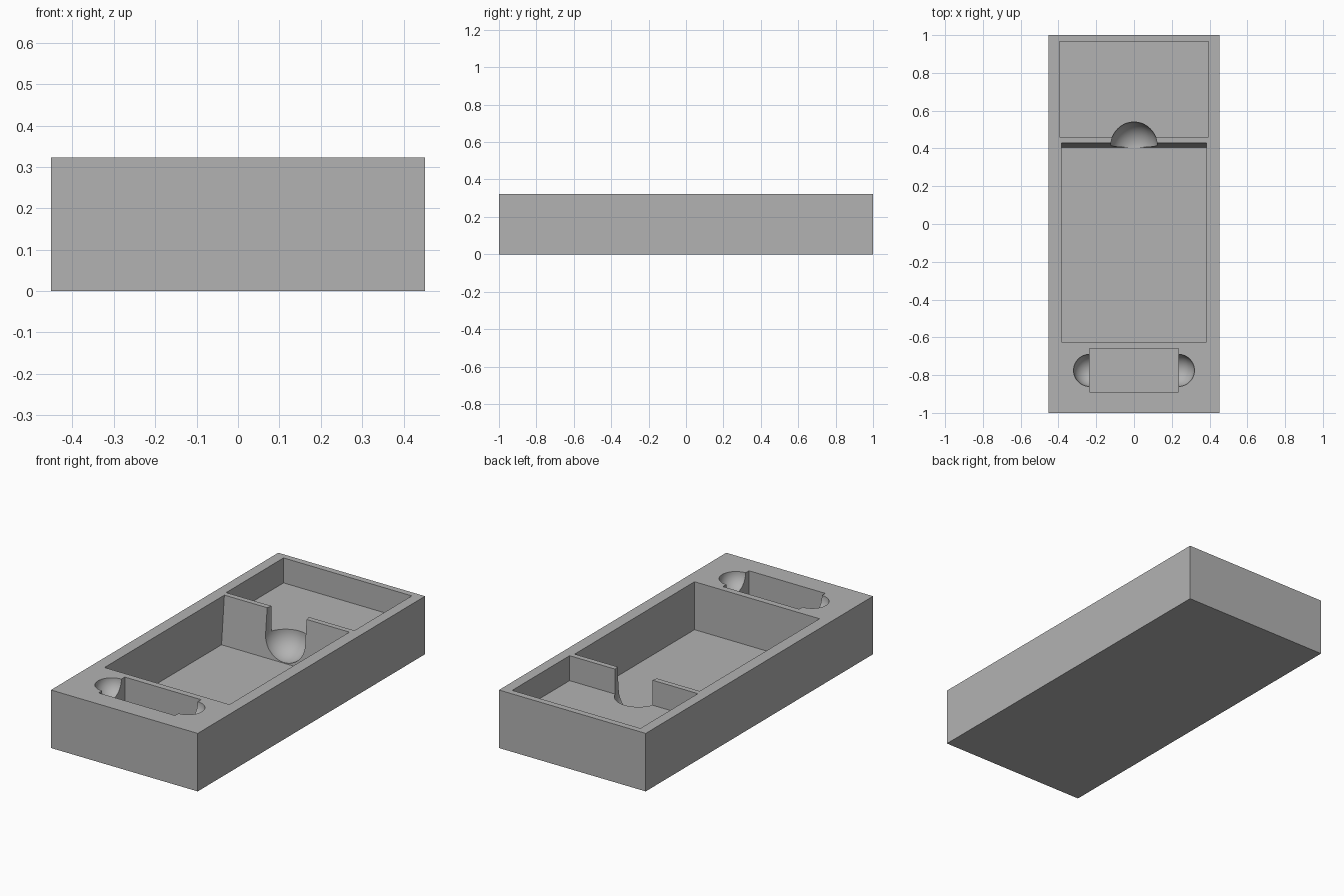
import bpy, bmesh, math
from mathutils import Vector

if "Cube" in bpy.data.objects:
    bpy.data.objects.remove(bpy.data.objects["Cube"], do_unlink=True)

HEIGHT = 0.323
ABOVE = 0.1      # how far cutters rise over the top face

grey = bpy.data.materials.new("plain grey")
grey.use_nodes = True
colour = (0.45, 0.45, 0.45, 1)
grey.diffuse_color = colour
grey.node_tree.nodes["Principled BSDF"].inputs["Base Color"].default_value = colour


def finish(bm, name):
    bmesh.ops.recalc_face_normals(bm, faces=bm.faces)
    mesh = bpy.data.meshes.new(name)
    bm.to_mesh(mesh)
    bm.free()
    mesh.materials.append(grey)
    obj = bpy.data.objects.new(name, mesh)
    bpy.context.collection.objects.link(obj)
    return obj


def prism(name, half_width, side):
    """Extrude a (y, z) side profile across x."""
    bm = bmesh.new()
    face = bm.faces.new([bm.verts.new((-half_width, y, z)) for y, z in side])
    moved = bmesh.ops.extrude_face_region(bm, geom=[face])["geom"]
    bmesh.ops.translate(bm, vec=(2 * half_width, 0, 0),
                        verts=[v for v in moved if isinstance(v, bmesh.types.BMVert)])
    return finish(bm, name)


def box(name, half_width, y0, y1, z0, z1):
    return prism(name, half_width, [(y0, z0), (y1, z0), (y1, z1), (y0, z1)])


def scoop(name, centre, radius):
    """Round-bottomed cutter: a hemisphere with straight sides above it."""
    bm = bmesh.new()
    steps = 16
    path = [(radius * math.sin(a), -radius * math.cos(a))
            for a in (i * math.pi / 2 / steps for i in range(steps + 1))]
    top = HEIGHT + ABOVE - centre[2]
    path += [(radius, top), (0, top)]
    verts = [bm.verts.new((r, 0, z)) for r, z in path]
    edges = [bm.edges.new(pair) for pair in zip(verts, verts[1:])]
    bmesh.ops.spin(bm, geom=verts + edges, cent=(0, 0, 0), axis=(0, 0, 1),
                   angle=2 * math.pi, steps=64)
    bmesh.ops.remove_doubles(bm, verts=bm.verts, dist=1e-5)
    bmesh.ops.translate(bm, vec=Vector(centre), verts=bm.verts)
    return finish(bm, name)


# Solid block
tray = box("tray", 0.452, -1, 1, 0, HEIGHT)

# Pockets; the main one has a leaning wall towards the divider
over = HEIGHT + ABOVE
floor = 0.056
lean = 0.025 / (HEIGHT - floor)
cutters = [
    box("rear_pocket", 0.395, 0.46, 0.965, 0.184, over),
    prism("main_pocket", 0.385, [(-0.625, floor), (0.405, floor),
                                 (0.405 + lean * (over - floor), over), (-0.625, over)]),
    box("front_pocket", 0.235, -0.89, -0.66, 0.11, over),
    scoop("divider_scoop", (0, 0.418, 0.181), 0.122),
]
# Finger scoops at both ends of the front pocket
for side, x in (("right", -0.235), ("left", 0.235)):
    cutters.append(scoop(side + "_finger_scoop", (x, -0.775, HEIGHT), 0.085))

# Carve the block
bpy.ops.object.select_all(action='DESELECT')
bpy.context.view_layer.objects.active = tray
tray.select_set(True)
for cutter in cutters:
    cutter.hide_render = True
    mod = tray.modifiers.new(cutter.name, 'BOOLEAN')
    mod.operation = 'DIFFERENCE'
    mod.solver = 'EXACT'
    mod.object = cutter
    bpy.ops.object.modifier_apply(modifier=mod.name)
    bpy.data.objects.remove(cutter, do_unlink=True)

bpy.ops.object.shade_smooth_by_angle(angle=math.radians(30))
